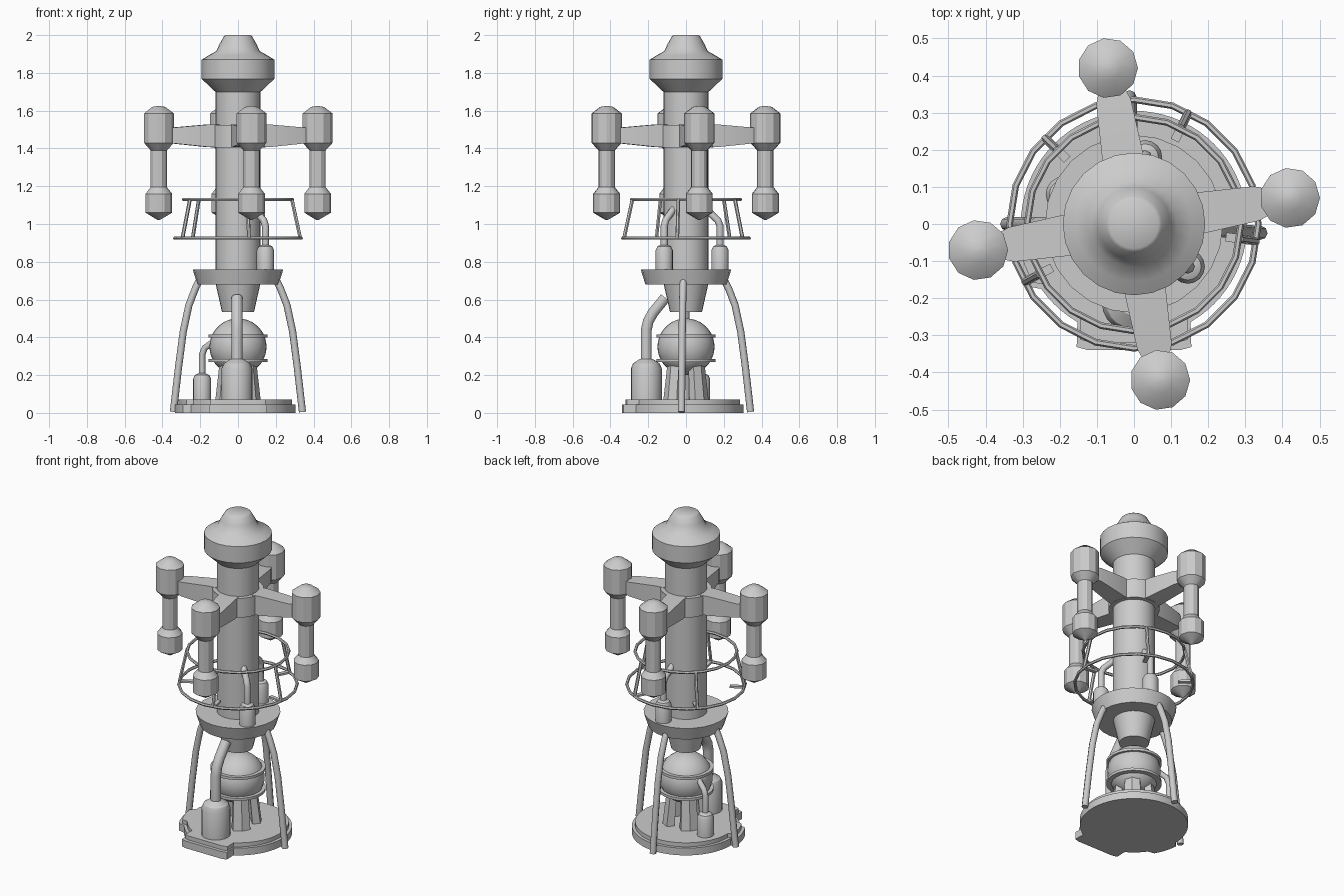
import bpy, bmesh
from math import sin, cos, radians, pi

if "Cube" in bpy.data.objects:
    bpy.data.objects.remove(bpy.data.objects["Cube"])


def finish(ob, angle=30):
    bpy.ops.object.select_all(action='DESELECT')
    bpy.context.view_layer.objects.active = ob
    ob.select_set(True)
    if ob.type == 'CURVE':
        bpy.ops.object.convert(target='MESH')
        ob = bpy.context.object
    bpy.ops.object.shade_smooth_by_angle(angle=radians(angle))
    return ob


def loft(name, sections, closed=False, angle=30, rot=0):
    """Skin a stack of equal-length point rings and cap the ends."""
    bm = bmesh.new()
    rings = [[bm.verts.new(p) for p in s] for s in sections]
    n = len(rings[0])
    for a, b in zip(rings, rings[1:]):
        for i in range(n):
            j = (i + 1) % n
            bm.faces.new((a[i], a[j], b[j], b[i]))
    bm.faces.new(rings[0][::-1])
    bm.faces.new(rings[-1])
    bmesh.ops.recalc_face_normals(bm, faces=bm.faces)
    me = bpy.data.meshes.new(name)
    bm.to_mesh(me)
    bm.free()
    ob = bpy.data.objects.new(name, me)
    bpy.context.collection.objects.link(ob)
    ob.rotation_euler.z = radians(rot)
    return finish(ob, angle)


def lathe(name, profile, sides=24, at=(0, 0), angle=30):
    return loft(name, [[(at[0] + r * cos(2 * pi * i / sides), at[1] + r * sin(2 * pi * i / sides), z)
                        for i in range(sides)] for r, z in profile], angle=angle)


def tube(name, points, radius, cyclic=False, res=2, rot=0):
    cu = bpy.data.curves.new(name, 'CURVE')
    cu.dimensions = '3D'
    cu.bevel_depth = radius
    cu.bevel_resolution = res
    cu.use_fill_caps = True
    sp = cu.splines.new('POLY')
    sp.points.add(len(points) - 1)
    for p, co in zip(sp.points, points):
        p.co = (*co, 1)
    sp.use_cyclic_u = cyclic
    ob = bpy.data.objects.new(name, cu)
    bpy.context.collection.objects.link(ob)
    ob.rotation_euler.z = radians(rot)
    return finish(ob, 50)


# Base plate with raised lobes beneath the tanks
def base_radius(a):
    if abs(a - 270) <= 25:
        return 0.34 / max(cos(radians(a - 270)), 0.93)
    if abs(a - 197) <= 15:
        return 0.335
    return 0.305


def outline(scale, z):
    return [(scale * base_radius(a) * cos(radians(a)), scale * base_radius(a) * sin(radians(a)), z)
            for a in range(0, 360, 5)]


loft("base_plate", [outline(1, 0), outline(1, 0.045)])
loft("base_step", [outline(0.94, 0.04), outline(0.94, 0.07)])

# Curved outer legs on three sides
for k, a in enumerate((-4, 92, 180)):
    tube(f"outer_leg_{k}", [(0.20, 0, 0.71), (0.225, 0, 0.66), (0.26, 0, 0.57), (0.29, 0, 0.43),
                            (0.315, 0, 0.24), (0.342, 0, 0.005)], 0.019, rot=a)

# Spherical tank with two lips on four splayed feet
R, C = 0.15, 0.35
lathe("sphere_tank", [(R * cos(radians(t)) + 0.001, C + R * sin(radians(t))) for t in range(-90, 91, 10)])
for k, z in enumerate((0.278, 0.408)):
    lathe(f"sphere_lip_{k}", [(0.12, z - 0.008), (0.157, z - 0.008), (0.157, z + 0.008), (0.12, z + 0.008)])
for k in range(4):
    secs = []
    for inner, outer, w, z in ((0.075, 0.135, 0.05, 0.065), (0.06, 0.112, 0.042, 0.26)):
        secs.append([(inner, -w, z), (outer - 0.015, -w, z), (outer, 0, z), (outer - 0.015, w, z), (inner, w, z)])
    loft(f"sphere_foot_{k}", secs, rot=45 + 90 * k)

# Lower tanks and their feed pipes
lathe("front_tank", [(0.082, 0.06), (0.082, 0.235), (0.07, 0.262), (0.035, 0.285)], 20, (-0.005, -0.21))
tube("front_pipe", [(-0.005, -0.21, 0.26), (-0.005, -0.21, 0.44), (-0.005, -0.2, 0.485),
                    (-0.005, -0.175, 0.53), (-0.005, -0.11, 0.61)], 0.03, res=3)
lathe("side_tank", [(0.048, 0.06), (0.048, 0.18), (0.038, 0.2), (0.018, 0.21)], 16, (-0.19, 0.08))
tube("side_pipe", [(-0.19, 0.08, 0.19), (-0.19, 0.08, 0.31), (-0.175, 0.074, 0.345), (-0.11, 0.045, 0.39)], 0.017)

# Nozzle, collar and main column
lathe("nozzle", [(0.085, 0.535), (0.12, 0.69)])
lathe("collar", [(0.215, 0.68), (0.24, 0.76)])
lathe("column", [(0.12, 0.75), (0.12, 1.71)])
lathe("head", [(0.12, 1.70), (0.192, 1.768), (0.192, 1.87)])
lathe("head_cap", [(0.192, 1.87), (0.155, 1.893), (0.115, 1.915), (0.098, 1.953), (0.075, 1.993), (0.066, 2.0)],
      angle=45)

# Upper tanks on the collar with pipes bending into the column
for k, (x, y) in enumerate(((0.145, -0.115), (0.03, 0.18))):
    d = (x * x + y * y) ** 0.5
    lathe(f"collar_tank_{k}", [(0.046, 0.75), (0.046, 0.86), (0.036, 0.882), (0.018, 0.89)], 16, (x, y))
    tube(f"collar_pipe_{k}", [(x * r / d, y * r / d, z) for r, z in
                              ((d, 0.87), (d, 0.99), (d - 0.012, 1.02), (0.105, 1.08))], 0.019)

# Guard rail: two hoops, five slanted struts with inward stubs
for nm, r, z in (("lower_hoop", 0.335, 0.925), ("upper_hoop", 0.288, 1.13)):
    tube(nm, [(r * cos(2 * pi * i / 20), r * sin(2 * pi * i / 20), z) for i in range(20)], 0.009, True, 1)
for k in range(5):
    a = 64 + 72 * k
    tube(f"rail_strut_{k}", [(0.333, 0, 0.925), (0.288, 0, 1.13)], 0.01, res=1, rot=a)
    loft(f"rail_stub_{k}", [[(r, -0.012, 0.92), (r, 0.012, 0.92), (r, 0.012, 0.932), (r, -0.012, 0.932)]
                            for r in (0.25, 0.335)], rot=a)

# Arm hub, four arms and hanging pods
lathe("arm_hub", [(0.145, 1.405), (0.145, 1.525)])
for k in range(4):
    a = 9.5 + 90 * k
    loft(f"arm_{k}", [[(r, -w, z0), (r, w, z0), (r, w, z1), (r, -w, z1)] for r, w, z0, z1 in
                      ((0.11, 0.057, 1.407, 1.527), (0.16, 0.057, 1.407, 1.527),
                       (0.335, 0.047, 1.425, 1.512), (0.38, 0.03, 1.43, 1.508))], rot=a)
    at = (0.426 * cos(radians(a)), 0.426 * sin(radians(a)))
    lathe(f"pod_{k}", [(0.004, 1.02), (0.072, 1.06), (0.072, 1.16), (0.044, 1.195), (0.044, 1.39),
                       (0.081, 1.43), (0.081, 1.585), (0.035, 1.62), (0.004, 1.625)], 11, at)
